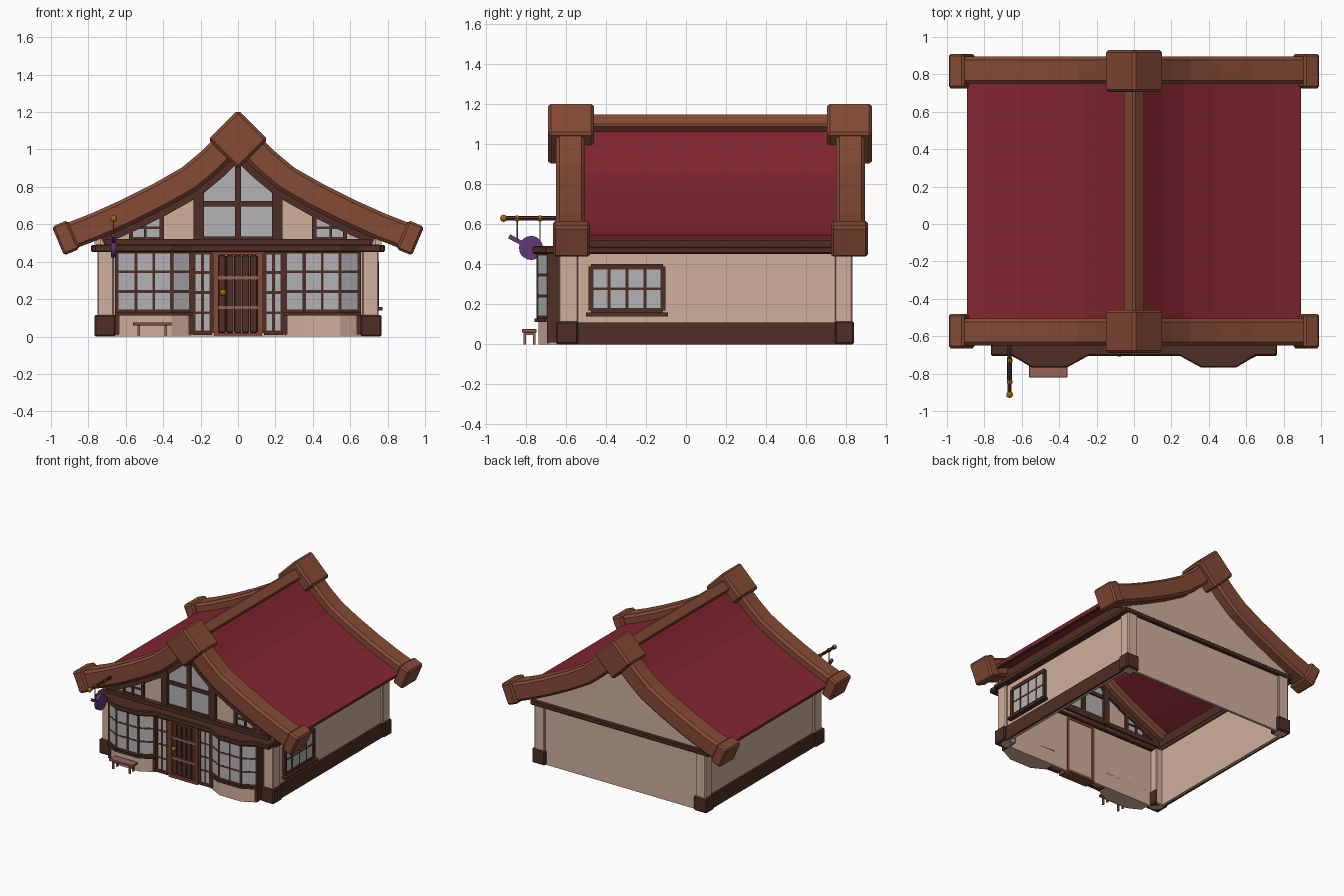
import bpy, bmesh
from math import radians, hypot
from mathutils import Vector, Matrix

if "Cube" in bpy.data.objects:
    bpy.data.objects.remove(bpy.data.objects["Cube"])


def mat(name, r, g, b):
    m = bpy.data.materials.new(name)
    m.diffuse_color = (*[(c / 255) ** 2.2 for c in (r, g, b)], 1)
    m.use_nodes = True
    m.node_tree.nodes["Principled BSDF"].inputs["Base Color"].default_value = m.diffuse_color
    return m


PLASTER = mat("plaster", 206, 174, 154)
DARK = mat("dark_wood", 80, 50, 41)
WOOD = mat("brown_wood", 132, 76, 56)
ROOF = mat("red_roof", 130, 42, 52)
GLASS = mat("grey_glass", 178, 178, 180)
GOLD = mat("brass", 160, 105, 15)
PURPLE = mat("purple_metal", 95, 60, 120)
BENCH = mat("bench_wood", 150, 98, 88)


def finish(name, bm, m, bevel=0):
    bmesh.ops.recalc_face_normals(bm, faces=bm.faces)
    me = bpy.data.meshes.new(name)
    bm.to_mesh(me)
    bm.free()
    me.materials.append(m)
    ob = bpy.data.objects.new(name, me)
    bpy.context.collection.objects.link(ob)
    if bevel:
        b = ob.modifiers.new("bevel", 'BEVEL')
        b.width, b.segments, b.limit_method, b.angle_limit = bevel, 1, 'ANGLE', radians(40)
    return ob


def box(name, x, y, z, m, bevel=0, roll=0):
    """Box from (min, max) pairs, optionally turned about its own y axis."""
    bm = bmesh.new()
    c = [(a + b) / 2 for a, b in (x, y, z)]
    s = [abs(b - a) for a, b in (x, y, z)]
    bmesh.ops.create_cube(bm, size=1, matrix=Matrix.Translation(c) @ Matrix.Rotation(roll, 4, 'Y') @ Matrix.Diagonal((*s, 1)))
    return finish(name, bm, m, bevel)


def prism(name, pts, a, b, m, axis='y', bevel=0):
    """Extrude a 2D outline: xz outline along y, or xy outline along z."""
    bm = bmesh.new()
    put = (lambda p, t: (p[0], t, p[1])) if axis == 'y' else (lambda p, t: (p[0], p[1], t))
    va, vb = [[bm.verts.new(put(p, t)) for p in pts] for t in (a, b)]
    bm.faces.new(va)
    bm.faces.new(vb)
    for i in range(len(pts)):
        j = (i + 1) % len(pts)
        bm.faces.new((va[i], va[j], vb[j], vb[i]))
    return finish(name, bm, m, bevel)


def bar(name, p, q, w, m, d=None):
    """Square bar between two points."""
    p, q = Vector(p), Vector(q)
    bm = bmesh.new()
    rot = (q - p).to_track_quat('Z', 'Y').to_matrix().to_4x4()
    bmesh.ops.create_cube(bm, size=1, matrix=Matrix.Translation((p + q) / 2) @ rot @ Matrix.Diagonal((w, d or w, (q - p).length, 1)))
    return finish(name, bm, m)


def rod(name, p, q, r, m, sides=8):
    p, q = Vector(p), Vector(q)
    bm = bmesh.new()
    rot = (q - p).to_track_quat('Z', 'Y').to_matrix().to_4x4()
    bmesh.ops.create_cone(bm, cap_ends=True, segments=sides, radius1=r, radius2=r, depth=(q - p).length,
                          matrix=Matrix.Translation((p + q) / 2) @ rot)
    return finish(name, bm, m)


def ball(name, c, r):
    bm = bmesh.new()
    bmesh.ops.create_uvsphere(bm, u_segments=12, v_segments=8, radius=r, matrix=Matrix.Translation(c))
    return finish(name, bm, GOLD)


def window(name, p, q, z0, z1, cols, rows, w=0.014, edge=0.018):
    """Glass panel between two plan points with a grid of glazing bars."""
    zm = (z0 + z1) / 2
    bar(name + "_glass", (*p, zm), (*q, zm), 0.012, GLASS, z1 - z0)
    for i in range(cols + 1):
        x, y = [a + (b - a) * i / cols for a, b in zip(p, q)]
        bar(name + "_upright", (x, y, z0), (x, y, z1), edge if i in (0, cols) else w, DARK)
    for j in range(rows + 1):
        z = z0 + (z1 - z0) * j / rows
        bar(name + "_crossbar", (*p, z), (*q, z), edge if j in (0, rows) else w, DARK)


# roof curve: one slope mirrored to the other side
HALF = [(0.15, 0.935), (0.26, 0.843), (0.42, 0.752), (0.6, 0.662), (0.76, 0.59), (0.94, 0.52)]
LINE = [(-x, z) for x, z in reversed(HALF)] + [(0, 1.085)] + HALF


def offset(d, line=LINE):
    out = []
    for i, (x, z) in enumerate(line):
        n = []
        for a, b in ((i - 1, i), (i, i + 1)):
            if 0 <= a and b < len(line):
                dx, dz = line[b][0] - line[a][0], line[b][1] - line[a][1]
                n.append(Vector((-dz, dx)) / hypot(dx, dz))
        m = sum(n, Vector((0, 0))).normalized()
        m *= d / m.dot(n[0])
        out.append((x + m.x, z + m.y))
    return out


def band(name, lo, hi, a, b, m, line=LINE, bevel=0):
    return prism(name, offset(hi, line) + offset(lo, line)[::-1], a, b, m, bevel=bevel)


# roof sheet
SHEET = [(-0.89, 0.54)] + LINE[1:-1] + [(0.89, 0.54)]
band("roof", -0.012, 0.008, -0.58, 0.82, ROOF, SHEET)

# rake beams with peak and eave blocks, front and back
for tag, y0, y1, k0, k1, e0, e1 in (("front", -0.65, -0.505, -0.69, -0.46, -0.665, -0.48),
                                    ("back", 0.75, 0.895, 0.705, 0.93, 0.725, 0.91)):
    band(tag + "_rake_beam", -0.072, 0.072, y0, y1, WOOD, bevel=0.018)
    box(tag + "_peak_block", (-0.112, 0.112), (k0, k1), (0.941, 1.165), WOOD, 0.014, radians(45))
    for s in (-1, 1):
        box(tag + "_eave_block", (s * 0.921 - 0.045, s * 0.921 + 0.045), (e0, e1), (0.444, 0.611), WOOD, 0.012, s * radians(23))
box("ridge_beam", (-0.043, 0.043), (-0.5, 0.75), (1.052, 1.138), WOOD, 0.01, radians(45))

# gable walls and the dark rafters lining them
GABLE = [(-0.77, 0.47)] + [(x, z) for x, z in LINE if abs(x) < 0.78] + [(0.77, 0.47)]
prism("front_gable_wall", GABLE, -0.6, -0.58, PLASTER)
prism("back_gable_wall", GABLE, 0.79, 0.81, PLASTER)
band("front_rafter", -0.108, -0.04, -0.625, -0.56, DARK, LINE[1:-1])

# gable windows
prism("gable_glass", [(-0.2, 0.51), (0.2, 0.51), (0.2, 0.8), (0, 0.97), (-0.2, 0.8)], -0.608, -0.572, GLASS)
bar("gable_mullion", (0, -0.59, 0.51), (0, -0.59, 0.95), 0.034, DARK, 0.06)
for z in (0.522, 0.71):
    box("gable_transom", (-0.21, 0.21), (-0.62, -0.56), (z - 0.014, z + 0.014), DARK)
for s in (-1, 1):
    box("gable_post", (s * 0.182, s * 0.237), (-0.63, -0.555), (0.49, 0.82), DARK)
    prism("small_gable_glass", [(s * 0.58, 0.51), (s * 0.41, 0.51), (s * 0.41, 0.7), (s * 0.58, 0.63)], -0.608, -0.572, GLASS)
    for x, w, z in ((0.408, 0.024, 0.7), (0.495, 0.014, 0.66), (0.572, 0.02, 0.62)):
        bar("small_gable_bar", (s * x, -0.59, 0.5), (s * x, -0.59, z), w, DARK, 0.06)
    for z in (0.525, 0.582):
        box("small_gable_crossbar", (s * 0.41, s * 0.575), (-0.615, -0.565), (z - 0.007, z + 0.007), DARK)

# walls, skirts, corner posts, wall plates (open underneath)
box("back_wall", (-0.73, 0.73), (0.795, 0.815), (0, 0.48), PLASTER)
box("front_wall", (-0.73, 0.73), (-0.62, -0.6), (0, 0.48), PLASTER)
for s in (-1, 1):
    box("side_wall", (s * 0.715, s * 0.735), (-0.61, 0.81), (0, 0.56), PLASTER)
    box("side_skirt", (s * 0.73, s * 0.75), (-0.56, 0.77), (0, 0.11), DARK)
    box("side_plate", (s * 0.71, s * 0.785), (-0.64, 0.835), (0.452, 0.487), DARK, 0.006)
    box("side_upper_plate", (s * 0.71, s * 0.765), (-0.6, 0.81), (0.487, 0.56), DARK)
    box("eave_strip", (s * 0.865, s * 0.885), (-0.52, 0.76), (0.52, 0.538), DARK)
    for y0, y1, f in ((-0.635, -0.54, -0.65), (0.745, 0.832, 0.84)):
        box("corner_post", (s * 0.665, s * 0.752), (y0, y1), (0, 0.46), PLASTER, 0.006)
        box("corner_foot", (s * 0.655, s * 0.768), (min(y0, f), max(y1, f)), (0, 0.115), DARK, 0.008)
box("back_plate", (-0.785, 0.785), (0.78, 0.838), (0.455, 0.49), DARK, 0.006)
box("front_upper_plate", (-0.71, 0.71), (-0.64, -0.56), (0.487, 0.52), DARK)

# front lintel following the bays
SIDE = [(0.245, -0.705), (0.36, -0.768), (0.545, -0.768), (0.65, -0.705), (0.765, -0.705), (0.765, -0.58)]
prism("front_lintel", [(-x, y) for x, y in SIDE[::-1]] + SIDE, 0.452, 0.492, DARK, 'z', 0.006)

# bay windows and sidelights
for s in (-1, 1):
    bay = [(s * x, y) for x, y in ((0.645, -0.685), (0.545, -0.738), (0.355, -0.738), (0.255, -0.685))]
    prism("bay_base", [(s * 0.645, -0.6)] + bay + [(s * 0.255, -0.6)], 0, 0.115, PLASTER, 'z')
    sill = [(s * (0.45 + (abs(x) - 0.45) * 1.06), y - 0.02) for x, y in bay]
    prism("bay_sill", [(sill[0][0], -0.6)] + sill + [(sill[3][0], -0.6)], 0.112, 0.128, DARK, 'z')
    for i, n in enumerate((1, 2, 1)):
        window("bay_window", bay[i], bay[i + 1], 0.135, 0.452, n, 3)
    for x in (0.645, 0.252):
        box("bay_post", (s * x - 0.012, s * x + 0.012), (-0.695, -0.61), (0.01, 0.455), DARK)
    window("sidelight", (s * 0.14, -0.675), (s * 0.24, -0.675), 0.02, 0.45, 2, 4, 0.014, 0.024)

# door
for i in range(5):
    x = -0.105 + i * 0.042
    box("door_plank", (x, x + 0.04), (-0.675, -0.61), (0.02, 0.435), DARK, 0.004)
for s in (-1, 1):
    box("door_jamb", (s * 0.105, s * 0.127), (-0.69, -0.595), (0, 0.455), WOOD)
box("door_head", (-0.127, 0.127), (-0.69, -0.595), (0.435, 0.455), WOOD)
box("door_threshold", (-0.127, 0.127), (-0.69, -0.595), (0, 0.02), WOOD)
for z in (0.155, 0.315):
    box("door_strap", (-0.105, 0.105), (-0.683, -0.66), (z - 0.009, z + 0.009), BENCH)
ball("door_knob", (-0.08, -0.692, 0.235), 0.018)

# window on the right wall
window("side_window", (0.74, -0.475), (0.74, -0.115), 0.168, 0.388, 4, 2, 0.014, 0.027)
box("side_window_sill", (0.73, 0.772), (-0.5, -0.09), (0.14, 0.158), DARK)

# bench
box("bench_seat", (-0.562, -0.355), (-0.82, -0.748), (0.058, 0.076), BENCH, 0.003)
for x in (-0.53, -0.387):
    box("bench_brace", (x - 0.007, x + 0.007), (-0.81, -0.757), (0.046, 0.058), BENCH)
    for y in (-0.807, -0.76):
        bar("bench_leg", (x, y, 0), (x, y, 0.06), 0.013, BENCH)

# hanging pan sign on a rod
SX = -0.665
rod("sign_rod", (SX, -0.91, 0.63), (SX, -0.6, 0.63), 0.011, DARK)
ball("sign_rod_tip", (SX, -0.912, 0.63), 0.018)
for y, z in ((-0.845, 0.525), (-0.73, 0.52)):
    rod("sign_ring", (SX, y - 0.008, 0.63), (SX, y + 0.008, 0.63), 0.015, GOLD)
    rod("sign_wire", (SX, y, z), (SX, y, 0.63), 0.0035, GOLD, 6)
rod("sign_pan", (SX - 0.014, -0.775, 0.482), (SX + 0.014, -0.775, 0.482), 0.06, PURPLE, 20)
bar("sign_pan_handle", (SX, -0.82, 0.505), (SX, -0.885, 0.54), 0.016, PURPLE, 0.022)
